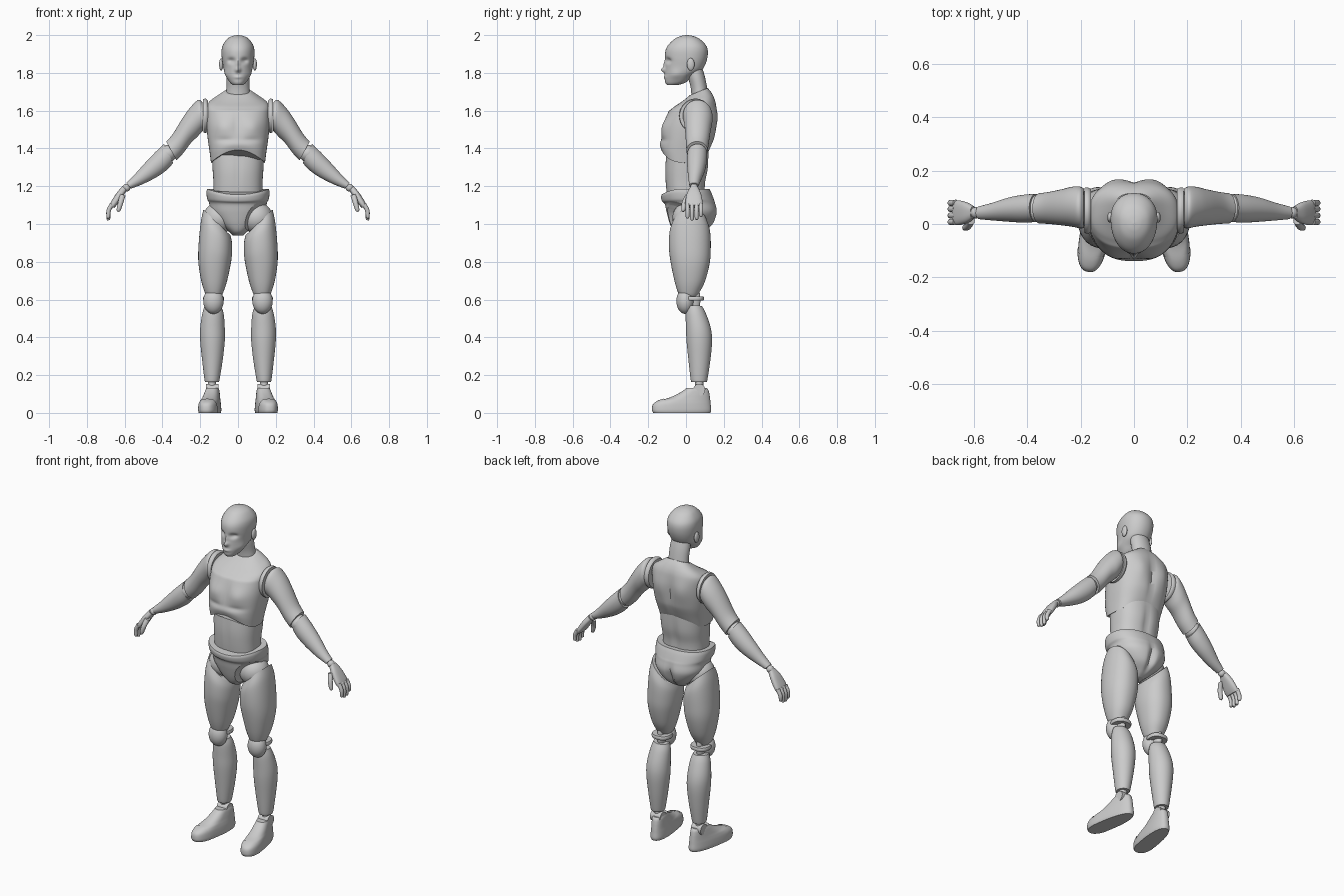
import bpy
import bmesh
from math import cos, sin, pi, exp, copysign, radians, hypot
from mathutils import Matrix, Vector

default = bpy.data.objects.get("Cube")
if default:
    bpy.data.objects.remove(default, do_unlink=True)

grey = bpy.data.materials.new("plain_grey")
grey.use_nodes = True
grey.diffuse_color = (.6, .6, .6, 1)
grey.node_tree.nodes["Principled BSDF"].inputs["Base Color"].default_value = (.6, .6, .6, 1)
parts = []


def finish(name, bm, side=1):
    """Mirror the mesh if needed and turn it into an object."""
    for v in bm.verts:
        v.co.x *= side
    bmesh.ops.recalc_face_normals(bm, faces=bm.faces)
    mesh = bpy.data.meshes.new(name)
    bm.to_mesh(mesh)
    bm.free()
    mesh.materials.append(grey)
    ob = bpy.data.objects.new(name, mesh)
    bpy.context.collection.objects.link(ob)
    parts.append(ob)
    return ob


def spline(rings, steps):
    """Smooth interpolation through the given rings."""
    padded = [rings[0]] + rings + [rings[-1]]
    for a, b, c, d in zip(padded, padded[1:], padded[2:], padded[3:]):
        for k in range(steps):
            t = k / steps
            yield [q + t * (r - p + t * (2 * p - 5 * q + 4 * r - s + t * (3 * (q - r) + s - p))) / 2
                   for p, q, r, s in zip(a, b, c, d)]
    yield rings[-1]


def loft(name, rings, side=1, power=2.0, wide=.5, warp=None, frame=None, cut=None, around=40, steps=5):
    """Skin rings given as edge point, opposite edge point (x, z) and y range."""
    bm = bmesh.new()
    loops = []
    for xa, za, xb, zb, y0, y1 in spline(rings, steps):
        mid = y0 + (y1 - y0) * wide
        loop = []
        for k in range(around):
            c, s = cos(2 * pi * k / around), sin(2 * pi * k / around)
            c, s = (copysign(abs(u) ** (2 / power), u) for u in (c, s))
            co = Vector(((xa + xb + (xb - xa) * c) / 2,
                         mid + s * (y1 - mid if s > 0 else mid - y0),
                         (za + zb + (zb - za) * c) / 2))
            loop.append(bm.verts.new(warp(co) if warp else co))
        loops.append(loop)
    for low, high in zip(loops, loops[1:]):
        for k in range(around):
            n = (k + 1) % around
            bm.faces.new((low[k], low[n], high[n], high[k]))
    bm.faces.new(loops[0])
    bm.faces.new(loops[-1])
    if cut:
        geom = bm.verts[:] + bm.edges[:] + bm.faces[:]
        bmesh.ops.bisect_plane(bm, geom=geom, plane_co=cut[0], plane_no=cut[1], clear_outer=True)
    if frame:
        bm.transform(frame)
    return finish(name, bm, side)


def level(*rows):
    """Horizontal rings centred on x: height, half width, y range."""
    return [(-w, z, w, z, y0, y1) for z, w, y0, y1 in rows]


def ball(name, centre, radii, side=1):
    bm = bmesh.new()
    bmesh.ops.create_uvsphere(bm, u_segments=32, v_segments=20, radius=1,
                              matrix=Matrix.Translation(centre) @ Matrix.Diagonal((*radii, 1)))
    return finish(name, bm, side)


def rod(name, centre, axis, radius, length, side=1):
    bm = bmesh.new()
    turn = Vector(axis).to_track_quat('Z', 'Y').to_matrix().to_4x4()
    bmesh.ops.create_cone(bm, cap_ends=True, segments=48, radius1=radius, radius2=radius,
                          depth=length, matrix=Matrix.Translation(centre) @ turn)
    return finish(name, bm, side)


def tube(name, path, side):
    """Tapered finger along x, y, z, radius points."""
    rings = []
    for i, (x, y, z, r) in enumerate(path):
        a, b = path[max(i - 1, 0)], path[min(i + 1, len(path) - 1)]
        dx, dz = b[0] - a[0], b[2] - a[2]
        n = r / hypot(dx, dz)
        rings.append((x - dz * n, z + dx * n, x + dz * n, z - dx * n, y - r, y + r))
    return loft(name, rings, side, around=14, steps=4)


def bumps(co, *items):
    """Push the surface softly around points mirrored across x."""
    move = Vector()
    for centre, size, push in items:
        p = Vector((abs(co.x), co.y, co.z)) - Vector(centre)
        fall = exp(-sum((u / s) ** 2 for u, s in zip(p, size)))
        move += Vector((copysign(push[0], co.x), push[1], push[2])) * fall
    return co + move


# Head and neck
def face(co):
    return bumps(co,
                 ((.036, -.1, 1.865), (.02, .05, .014), (0, .017, 0)),
                 ((0, -.12, 1.816), (.013, .05, .014), (0, -.023, 0)),
                 ((0, -.11, 1.845), (.01, .05, .02), (0, -.009, 0)),
                 ((0, -.11, 1.777), (.022, .05, .008), (0, -.006, 0)),
                 ((.07, -.06, 1.79), (.03, .04, .025), (-.007, 0, 0)))


loft("head", level((1.735, .026, -.1, -.045), (1.75, .043, -.11, 0), (1.78, .06, -.112, .035),
                   (1.81, .073, -.11, .08), (1.84, .08, -.109, .1), (1.88, .086, -.111, .113),
                   (1.92, .087, -.108, .115), (1.95, .079, -.092, .103), (1.98, .057, -.06, .072),
                   (1.995, .03, -.028, .038), (2, .003, 0, .006)),
     power=2.1, wide=.58, warp=face, around=80, steps=8)
loft("neck", level((1.66, .064, .03, .12), (1.72, .06, .025, .112), (1.78, .06, .01, .1),
                   (1.83, .055, 0, .085)))


# Torso
def ribcage(co):
    low = max(0, (1.46 - co.z) / .14)
    high = max(0, (co.z - 1.6) / .12)
    co.z += low * (.072 if co.y < 0 else .045) * max(0, 1 - (co.x / .148) ** 2)
    co.z -= high * .4 * (.115 - co.y)
    return bumps(co,
                 ((.08, -.12, 1.515), (.05, .06, .045), (0, -.013, 0)),
                 ((0, -.13, 1.53), (.018, .06, .07), (0, .008, 0)),
                 ((.07, -.13, 1.445), (.06, .05, .014), (0, .007, 0)),
                 ((.08, .16, 1.56), (.045, .05, .07), (0, .01, 0)),
                 ((0, .16, 1.52), (.02, .06, .12), (0, -.012, 0)))


loft("chest", level((1.32, .143, -.13, .11), (1.38, .15, -.139, .13), (1.45, .16, -.133, .15),
                    (1.52, .167, -.12, .16), (1.58, .168, -.1, .163), (1.63, .166, -.075, .158),
                    (1.66, .15, -.055, .15), (1.69, .11, -.02, .135), (1.72, .068, .02, .115)),
     power=2.5, warp=ribcage, around=72, steps=6)


def belly(co):
    return bumps(co, ((0, -.11, 1.28), (.012, .04, .1), (0, .005, 0)),
                 ((0, .11, 1.26), (.02, .05, .1), (0, -.01, 0)))


loft("abdomen", level((1.14, .13, -.1, .1), (1.22, .13, -.108, .103), (1.3, .135, -.11, .118),
                      (1.41, .14, -.1, .12)), power=2.4, warp=belly, around=64)


def seat(co):
    if co.y < 0 and co.z > 1.1:
        co.z -= .35 * (co.z - 1.1) * max(0, 1 - (co.x / .16) ** 2)
    return bumps(co, ((0, .16, 1.02), (.018, .08, .07), (0, -.025, 0)))


pelvis = loft("pelvis", level((.94, .03, -.035, .06), (.96, .05, -.065, .1), (1, .1, -.085, .145),
                              (1.06, .145, -.102, .165), (1.11, .153, -.113, .156),
                              (1.132, .163, -.127, .148), (1.165, .167, -.132, .135),
                              (1.185, .164, -.129, .125)),
              power=2.3, warp=seat, around=72, steps=6)
# Leg openings in the pelvis
for side in (1, -1):
    cutter = rod("leg_opening_cutter", (.28, 0, .93), (.4, 1, -.2), .2, .8, side)
    cutter.hide_render = True
    mod = pelvis.modifiers.new("leg_opening", 'BOOLEAN')
    mod.operation, mod.solver, mod.object = 'DIFFERENCE', 'EXACT', cutter
    bpy.context.view_layer.objects.active = pelvis
    bpy.ops.object.modifier_apply(modifier=mod.name)
    parts.remove(cutter)
    bpy.data.objects.remove(cutter, do_unlink=True)

SHOE = level((0, .05, -.172, .13), (.015, .053, -.178, .135), (.045, .051, -.172, .132),
             (.065, .047, -.14, .13), (.08, .043, -.09, .128), (.1, .039, -.045, .125),
             (.12, .035, -.012, .12), (.132, .031, .003, .11))

for side, label in ((1, "left_"), (-1, "right_")):
    ball(label + "ear", (.089, .025, 1.845), (.011, .02, .033), side)

    # Arm
    loft(label + "shoulder_disc", [(.16, 1.655, .16, 1.49, -.03, .13), (.172, 1.664, .17, 1.483, -.036, .136),
                                   (.186, 1.66, .182, 1.484, -.034, .136)], side, steps=3)
    loft(label + "upper_arm", [(.189, 1.645, .185, 1.493, -.015, .132), (.21, 1.657, .194, 1.486, -.016, .14),
                               (.25, 1.62, .215, 1.462, -.01, .139), (.29, 1.566, .25, 1.428, -.005, .13),
                               (.345, 1.477, .29, 1.375, 0, .12), (.38, 1.437, .326, 1.338, .002, .115)], side)
    ball(label + "elbow", (.37, .057, 1.373), (.046, .05, .046), side)
    loft(label + "forearm", [(.392, 1.424, .343, 1.323, .008, .112), (.44, 1.378, .375, 1.288, .005, .11),
                             (.495, 1.32, .428, 1.25, .008, .1), (.55, 1.259, .5, 1.213, .013, .08),
                             (.592, 1.218, .566, 1.187, .018, .066)], side)
    ball(label + "wrist", (.591, .042, 1.192), (.021, .021, .021), side)
    loft(label + "palm", [(.612, 1.2, .589, 1.178, .02, .065), (.64, 1.168, .61, 1.145, .004, .08),
                          (.668, 1.125, .638, 1.105, -.004, .088), (.681, 1.1, .655, 1.085, -.002, .087)],
         side, power=2.6)
    for finger, y, reach in (("index", .008, .07), ("middle", .032, .08),
                             ("ring", .056, .077), ("little", .079, .062)):
        tube(label + finger + "_finger", [(.667, y, 1.105, .012), (.685, y, 1.07, .0115),
                                          (.686, y, 1.106 - reach, .0095), (.684, y, 1.1 - reach, .004)], side)
    tube(label + "thumb", [(.61, .012, 1.155, .015), (.621, -.008, 1.115, .014),
                           (.632, -.014, 1.075, .011), (.634, -.014, 1.065, .004)], side)

    # Leg
    ball(label + "hip_joint", (.1, .012, 1.032), (.084, .084, .084), side)
    loft(label + "thigh", [(.183, 1.077, .04, .94, -.066, .11), (.197, 1.01, .032, .9, -.087, .128),
                           (.208, .9, .032, .84, -.09, .131), (.21, .8, .04, .78, -.08, .125),
                           (.195, .7, .06, .69, -.06, .1), (.175, .635, .078, .638, -.042, .07),
                           (.163, .615, .088, .618, -.03, .058)], side, power=2.2)
    ball(label + "kneecap", (.13, -.004, .592), (.054, .047, .068), side)
    loft(label + "knee_plate", [(.076, .594, .182, .594, -.01, .093), (.073, .605, .185, .605, -.012, .096),
                                (.076, .616, .182, .616, -.01, .093)], side, power=2.4, steps=3)
    ball(label + "knee_link", (.13, .04, .6), (.022, .036, .085), side)
    loft(label + "shin", [(.176, .568, .088, .563, .004, .085), (.189, .525, .076, .525, -.002, .106),
                          (.2, .45, .07, .45, 0, .131), (.2, .38, .07, .38, .003, .138),
                          (.19, .28, .081, .28, .013, .129), (.178, .18, .097, .18, .024, .114),
                          (.174, .163, .102, .163, .029, .109)], side)

    # Ankle and shoe
    rod(label + "ankle_peg", (.138, .07, .15), (0, 0, 1), .022, .07, side)
    rod(label + "ankle_pin", (.136, .07, .122), (1, 0, 0), .032, .066, side)
    place = Matrix.Translation((.143, 0, 0)) @ Matrix.Rotation(radians(9), 4, 'Z')
    loft(label + "shoe", SHOE, side, power=2.4, wide=.4, frame=place, around=56)
    loft(label + "toe_cap", SHOE, side, power=2.4, wide=.4, around=56,
         frame=place @ Matrix.Diagonal((1.04, 1.02, 1.05, 1)),
         cut=((0, -.095, 0), (0, 1, .35)))

# Smooth shading with crisp seams
bpy.ops.object.select_all(action='DESELECT')
for ob in parts:
    ob.select_set(True)
bpy.context.view_layer.objects.active = pelvis
bpy.ops.object.shade_smooth_by_angle(angle=radians(40))
